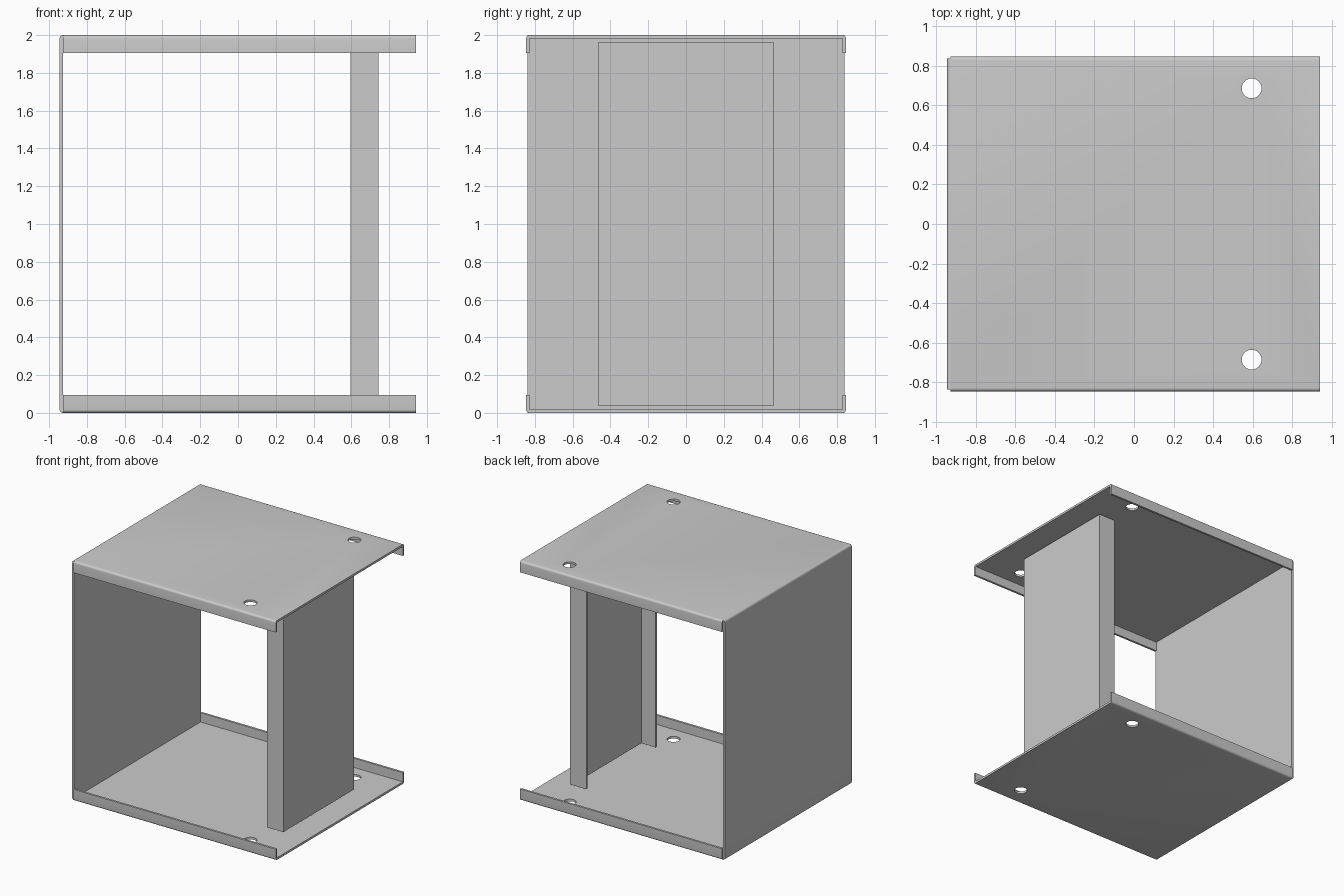
import bpy, bmesh, math
from mathutils import Vector

if "Cube" in bpy.data.objects:
    bpy.data.objects.remove(bpy.data.objects["Cube"])

T = 0.018  # sheet thickness


def arc(cx, cy, r, a0, a1, n=5):
    return [(cx + r * math.cos(math.radians(a0 + (a1 - a0) * i / n)),
             cy + r * math.sin(math.radians(a0 + (a1 - a0) * i / n))) for i in range(n + 1)]


def prism(name, profile, place, start, end):
    """Extrude a 2D profile; place(u, v, w) maps it to 3D with w along the length."""
    bm = bmesh.new()
    face = bm.faces.new([bm.verts.new(place(u, v, start)) for u, v in profile])
    move = Vector(place(0, 0, end)) - Vector(place(0, 0, start))
    ext = bmesh.ops.extrude_face_region(bm, geom=[face], use_keep_orig=True)
    bmesh.ops.translate(bm, vec=move, verts=[g for g in ext["geom"] if isinstance(g, bmesh.types.BMVert)])
    bmesh.ops.recalc_face_normals(bm, faces=bm.faces)
    mesh = bpy.data.meshes.new(name)
    bm.to_mesh(mesh)
    bm.free()
    ob = bpy.data.objects.new(name, mesh)
    bpy.context.collection.objects.link(ob)
    return ob


def activate(ob):
    bpy.ops.object.select_all(action='DESELECT')
    ob.select_set(True)
    bpy.context.view_layer.objects.active = ob


# Hole cutters through both plates
cutters = []
for y in (-0.686, 0.686):
    bpy.ops.mesh.primitive_cylinder_add(vertices=48, radius=0.05, depth=2.4, location=(0.595, y, 1))
    cutters.append(bpy.context.object)
    cutters[-1].name = "hole_cutter"
    cutters[-1].hide_render = True

# Bottom and top plates with bent side lips
W, LIP = 0.847, 0.095
half = arc(W - T, T, T, -90, 0) + [(W, LIP), (W - T, LIP), (W - T, T)]
lip_profile = half + [(-y, z) for y, z in reversed(half)]
plates = [
    prism("bottom_plate", lip_profile, lambda u, v, w: (w, u, v), -0.945 + T, 0.942),
    prism("top_plate", lip_profile, lambda u, v, w: (w, u, 2 - v), -0.945 + T, 0.942),
]
for plate in plates:
    activate(plate)
    for c in cutters:
        mod = plate.modifiers.new("hole", 'BOOLEAN')
        mod.object = c
        mod.solver = 'EXACT'
        bpy.ops.object.modifier_apply(modifier=mod.name)
for c in cutters:
    bpy.data.objects.remove(c, do_unlink=True)

# Side wall with rounded bends at both ends
X = -0.945 + T
wall_profile = arc(X, T, T, 270, 180) + arc(X, 2 - T, T, 180, 90)
wall = prism("side_wall", wall_profile, lambda u, v, w: (u, w, v), -0.838, 0.838)

# Upright channel, open towards the side wall
x0, x1, h = 0.595, 0.745, 0.466
channel_profile = [(x0, -h), (x1, -h), (x1, h), (x0, h),
                   (x0, h - T), (x1 - T, h - T), (x1 - T, T - h), (x0, T - h)]
prism("upright_channel", channel_profile, lambda u, v, w: (u, v, w), 0.04, 1.96)

# Smooth bends and hole rims
for ob in plates + [wall]:
    activate(ob)
    bpy.ops.object.shade_smooth_by_angle(angle=math.radians(30))
